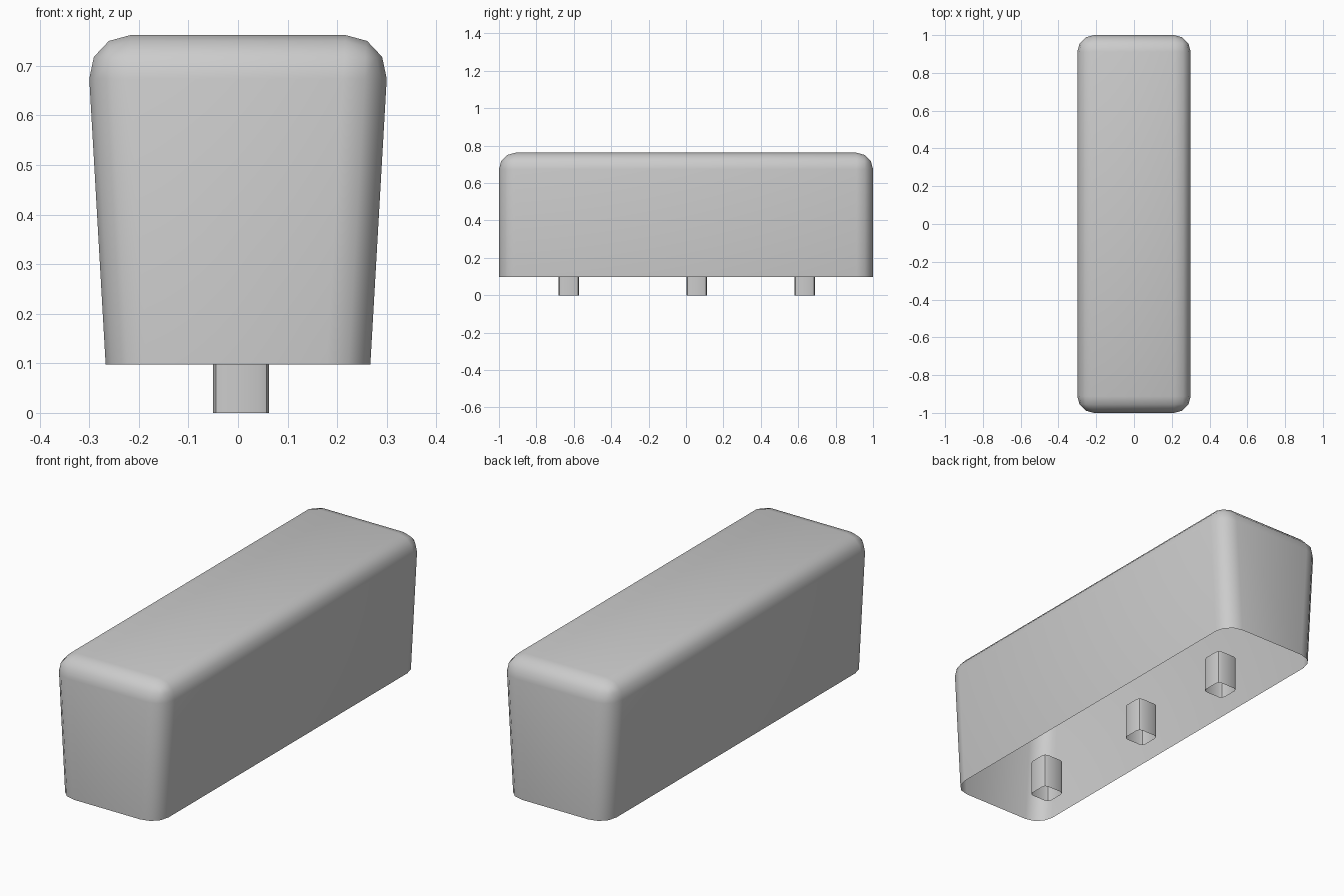
import bpy, bmesh
from mathutils import Vector

if "Cube" in bpy.data.objects:
    bpy.data.objects.remove(bpy.data.objects["Cube"])


def rounded_box(name, centre, low, high, z0, z1, radius, segments, open_top=False):
    """Open-bottomed box, half sizes low/high at z0/z1, rounded on its closed edges."""
    bm = bmesh.new()
    bmesh.ops.create_cube(bm, size=2)
    for v in bm.verts:
        top = v.co.z > 0
        half = high if top else low
        v.co = Vector((centre[0] + v.co.x * half[0],
                       centre[1] + v.co.y * half[1],
                       z1 if top else z0))
    bm.normal_update()
    caps = [f for f in bm.faces if f.normal.z < -0.9 or (open_top and f.normal.z > 0.9)]
    bmesh.ops.delete(bm, geom=caps, context='FACES_ONLY')
    edges = [e for e in bm.edges if not e.is_boundary]
    bmesh.ops.bevel(bm, geom=edges, offset=radius, offset_type='OFFSET',
                    segments=segments, profile=0.5, affect='EDGES')
    mesh = bpy.data.meshes.new(name)
    bm.to_mesh(mesh)
    bm.free()
    obj = bpy.data.objects.new(name, mesh)
    bpy.context.collection.objects.link(obj)
    bpy.ops.object.select_all(action='DESELECT')
    obj.select_set(True)
    bpy.context.view_layer.objects.active = obj
    bpy.ops.object.shade_smooth_by_angle(angle=0.7)
    return obj


# Hollow cap, slightly wider at the top, open underneath
rounded_box("cap_shell", (0, 0), (0.267, 1.0), (0.305, 1.0), 0.098, 0.762, 0.088, 3)

# Three short hollow stems under the cap
for i, y in enumerate((-0.626, 0.058, 0.634)):
    rounded_box(f"stem_{i + 1}", (0.0065, y), (0.0565, 0.055), (0.0565, 0.055),
                0, 0.17, 0.02, 2, open_top=True)
